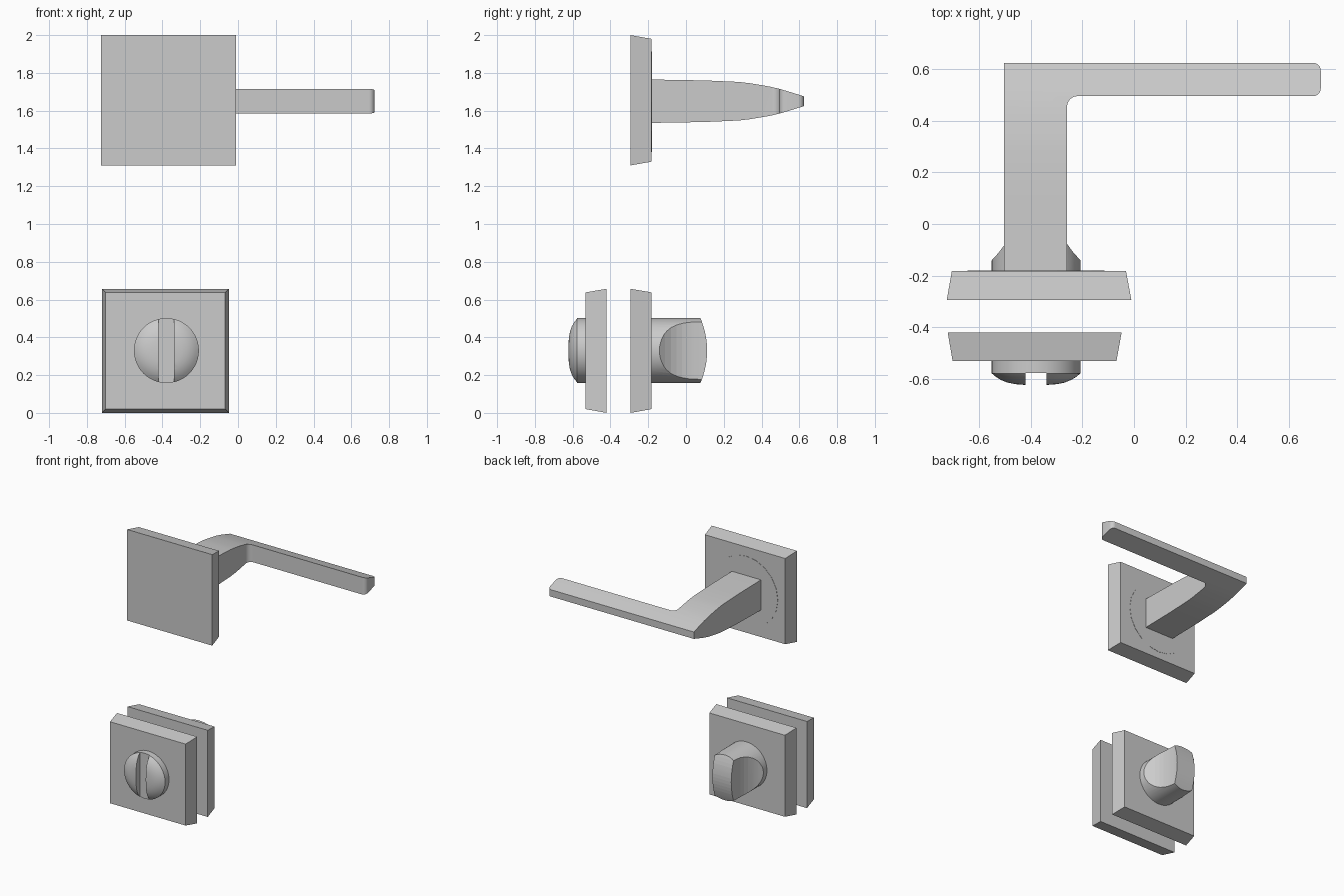
import bpy, bmesh, math
from mathutils import Matrix

if "Cube" in bpy.data.objects:
    bpy.data.objects.remove(bpy.data.objects["Cube"])

CX = -0.379          # shared spindle axis in x
HZ, LZ = 1.65, 0.33  # heights of the handle and of the lock


def finish(name, bm, smooth=False):
    bmesh.ops.recalc_face_normals(bm, faces=bm.faces[:])
    mesh = bpy.data.meshes.new(name)
    bm.to_mesh(mesh)
    bm.free()
    ob = bpy.data.objects.new(name, mesh)
    bpy.context.collection.objects.link(ob)
    if smooth:
        smooth_shade(ob)
    return ob


def smooth_shade(ob):
    bpy.ops.object.select_all(action='DESELECT')
    bpy.context.view_layer.objects.active = ob
    ob.select_set(True)
    bpy.ops.object.shade_smooth_by_angle(angle=math.radians(28))


def prism(name, pts, axis, lo, hi):
    """Extrude a 2D outline along axis: 'z' takes (x, y), 'x' takes (y, z)."""
    bm = bmesh.new()
    place = {'z': lambda p, d: (p[0], p[1], d), 'x': lambda p, d: (d, p[0], p[1])}[axis]
    a = [bm.verts.new(place(p, lo)) for p in pts]
    b = [bm.verts.new(place(p, hi)) for p in pts]
    bm.faces.new(a)
    bm.faces.new(b)
    n = len(pts)
    for i in range(n):
        j = (i + 1) % n
        bm.faces.new((a[i], a[j], b[j], b[i]))
    return finish(name, bm)


def lathe(name, profile, z, segs=48, smooth=True):
    """Solid of revolution about the y axis from (radius, y) rings."""
    bm = bmesh.new()
    rings = [[bm.verts.new((CX + r * math.cos(t), y, z + r * math.sin(t)))
              for t in (2 * math.pi * k / segs for k in range(segs))] for r, y in profile]
    for p, q in zip(rings, rings[1:]):
        for k in range(segs):
            m = (k + 1) % segs
            bm.faces.new((p[k], p[m], q[m], q[k]))
    bm.faces.new(rings[0])
    bm.faces.new(rings[-1])
    return finish(name, bm, smooth)


def rose(name, wide, narrow):
    """Square plate with sloped edges; each end is (x0, x1, z0, z1, y)."""
    bm = bmesh.new()
    ends = [[bm.verts.new((x, y, z)) for x, z in ((x0, z0), (x1, z0), (x1, z1), (x0, z1))]
            for x0, x1, z0, z1, y in (wide, narrow)]
    for e in ends:
        bm.faces.new(e)
    for i in range(4):
        j = (i + 1) % 4
        bm.faces.new((ends[0][i], ends[0][j], ends[1][j], ends[1][i]))
    return finish(name, bm)


def cut(ob, operation, *tools):
    """Apply exact booleans, then drop the helpers."""
    for tool in tools:
        mod = ob.modifiers.new('cut', 'BOOLEAN')
        mod.operation, mod.solver, mod.object = operation, 'EXACT', tool
    dg = bpy.context.evaluated_depsgraph_get()
    ob_mesh = bpy.data.meshes.new_from_object(ob.evaluated_get(dg))
    ob.modifiers.clear()
    ob.data = ob_mesh
    for tool in tools:
        bpy.data.objects.remove(tool)
    smooth_shade(ob)


def arc(cx, cy, r, a0, a1, n=6):
    return [(cx + r * math.cos(math.radians(a0 + (a1 - a0) * i / n)),
             cy + r * math.sin(math.radians(a0 + (a1 - a0) * i / n))) for i in range(n + 1)]


# Handle rose with its round cover
rose('handle_rose', (-0.725, -0.01, 1.31, 2.0, -0.295), (-0.705, -0.031, 1.33, 1.98, -0.182))
lathe('handle_collar', [(0.265, -0.2), (0.265, -0.18)], HZ - 0.003, 20, False)

# Lever: L-shaped plan intersected with a tapering side profile
plan = [(-0.503, -0.19), (-0.259, -0.19)]
plan += arc(-0.219, 0.455, 0.04, 180, 90)
plan += arc(0.693, 0.525, 0.03, -90, 0) + arc(0.693, 0.594, 0.03, 0, 90)
plan += [(-0.503, 0.624)]
half = [(-0.25, 0.116), (0.1, 0.11), (0.28, 0.102), (0.34, 0.095), (0.4, 0.085),
        (0.45, 0.076), (0.5, 0.064), (0.56, 0.046), (0.65, 0.018)]
side = [(y, HZ - h) for y, h in half] + [(y, HZ + h) for y, h in reversed(half)]
lever = prism('lever_handle', plan, 'z', 1.4, 1.9)
cut(lever, 'INTERSECT', prism('lever_profile', side, 'x', -1, 1))

# Lock roses, wide sides facing each other across the door
wide, narrow = (-0.721, -0.048, 0.0, 0.657), (-0.702, -0.068, 0.02, 0.638)
rose('outer_lock_rose', wide + (-0.42,), narrow + (-0.531,))
rose('inner_lock_rose', wide + (-0.294,), narrow + (-0.183,))

# Slotted emergency release button
button = lathe('release_button', [(0.172, -0.525), (0.172, -0.578), (0.155, -0.592), (0.135, -0.604),
                                  (0.11, -0.614), (0.08, -0.62), (0.04, -0.623), (0.005, -0.624)], LZ)
slot = [(CX - 0.041, -0.7), (CX + 0.041, -0.7), (CX + 0.041, -0.576), (CX - 0.041, -0.576)]
cut(button, 'DIFFERENCE', prism('slot_cutter', slot, 'z', 0, 0.7))

# Thumb turn: cylinder with concave flanks and a bowed end
turn = lathe('thumb_turn', [(0.172, -0.19), (0.172, 0.2)], LZ)
flank = [(-0.25, 0.22), (-0.143, 0.174), (-0.11, 0.144), (-0.08, 0.122), (-0.05, 0.106),
         (-0.02, 0.094), (0.01, 0.086), (0.045, 0.081), (0.08, 0.079), (0.25, 0.079)]
grip = [(CX - w, y) for y, w in flank] + [(CX + w, y) for y, w in reversed(flank)]
bow = [(-0.25, LZ - 0.25)] + [(0.112 - 1.2 * z * z, LZ + z) for z in (i / 40 for i in range(-8, 9))]
bow += [(-0.25, LZ + 0.25)]
cut(turn, 'INTERSECT', prism('grip_cutter', grip, 'z', 0, 0.7), prism('end_cutter', bow, 'x', -1, 1))
